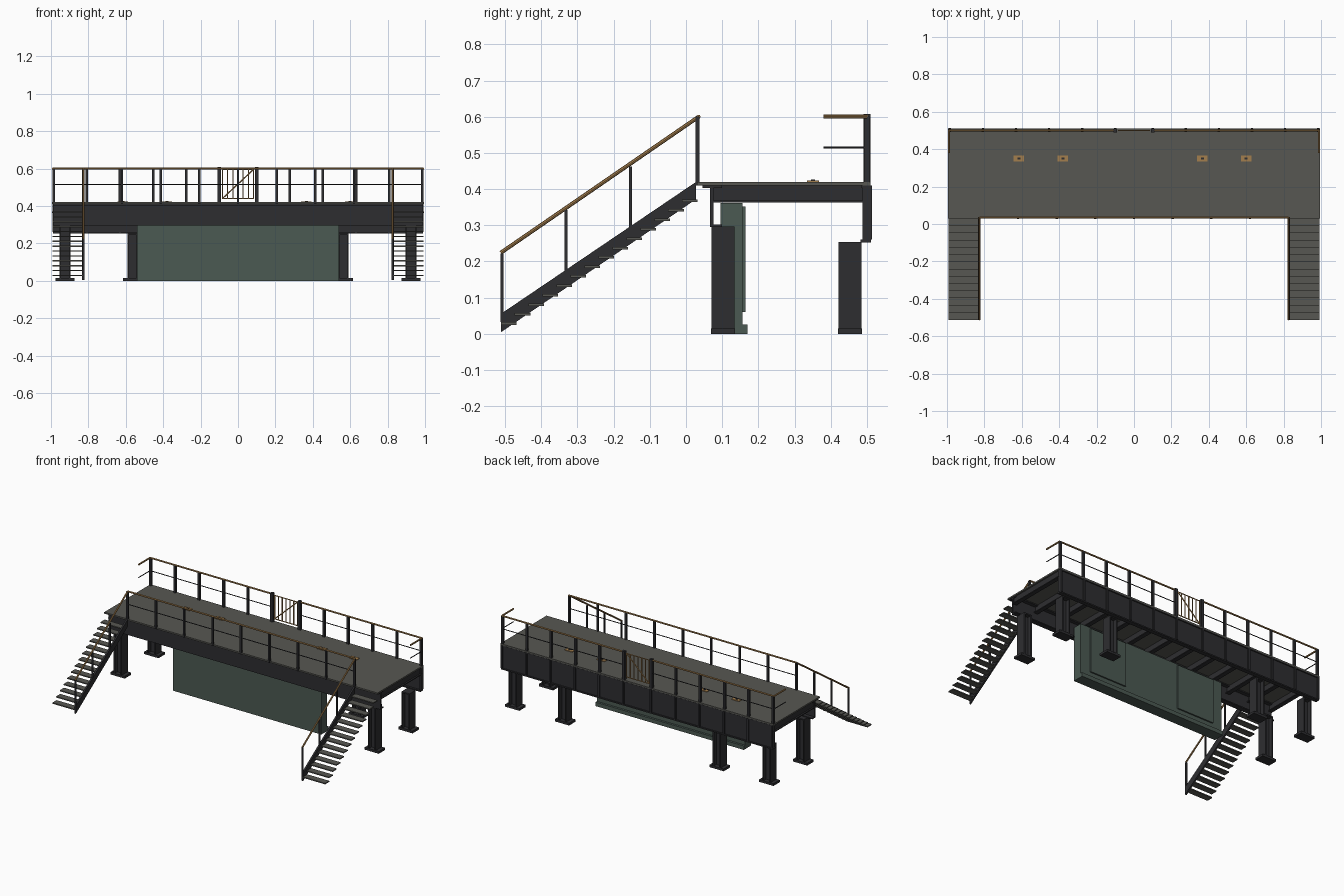
import bpy, bmesh
from mathutils import Vector

cube = bpy.data.objects.get("Cube")
if cube:
    bpy.data.objects.remove(cube, do_unlink=True)


def material(name, rgb):
    m = bpy.data.materials.new(name)
    m.use_nodes = True
    m.diffuse_color = (*rgb, 1)
    m.node_tree.nodes["Principled BSDF"].inputs["Base Color"].default_value = (*rgb, 1)
    return m


STEEL = material("dark_steel", (0.027, 0.027, 0.03))
PLATE = material("deck_plate", (0.095, 0.095, 0.085))
GREEN = material("green_paint", (0.07, 0.1, 0.085))
BRASS = material("ochre_paint", (0.37, 0.21, 0.075))


def finish(name, bm, mat):
    bmesh.ops.recalc_face_normals(bm, faces=bm.faces)
    mesh = bpy.data.meshes.new(name)
    bm.to_mesh(mesh)
    bm.free()
    mesh.materials.append(mat)
    ob = bpy.data.objects.new(name, mesh)
    bpy.context.collection.objects.link(ob)
    return ob


def boxes(name, spans, mat):
    """One object from boxes given as (x0, x1, y0, y1, z0, z1)."""
    bm = bmesh.new()
    for x0, x1, y0, y1, z0, z1 in spans:
        for v in bmesh.ops.create_cube(bm, size=1)["verts"]:
            v.co = ((x0 + x1) / 2 + v.co.x * (x1 - x0),
                    (y0 + y1) / 2 + v.co.y * (y1 - y0),
                    (z0 + z1) / 2 + v.co.z * (z1 - z0))
    return finish(name, bm, mat)


def bars(name, pairs, radius, mat, sides=8):
    """One object from round bars between pairs of points."""
    bm = bmesh.new()
    for a, b in pairs:
        a, b = Vector(a), Vector(b)
        d = b - a
        mat4 = d.to_track_quat("Z", "Y").to_matrix().to_4x4()
        mat4.translation = (a + b) / 2
        bmesh.ops.create_cone(bm, cap_ends=True, segments=sides, radius1=radius,
                              radius2=radius, depth=d.length, matrix=mat4)
    return finish(name, bm, mat)


def spread(a, b, n):
    return [a + (b - a) * i / (n - 1) for i in range(n)]


DECK, TOP, MID = 0.42, 0.6, 0.515
FRONT, BACK, END, INNER = 0.035, 0.5, 0.985, 0.827

# Deck and its girders
boxes("deck", [(-0.995, 0.995, 0.03, 0.51, 0.41, DECK)], PLATE)
boxes("front_girder", [
    (-0.99, 0.99, 0.066, 0.076, 0.295, 0.41),
    (-0.99, 0.99, 0.045, 0.1, 0.403, 0.41),
    (-0.99, 0.99, 0.066, 0.1, 0.295, 0.302)], STEEL)
boxes("back_girder", [
    (-0.99, 0.99, 0.496, 0.505, 0.255, 0.41),
    (-0.99, 0.99, 0.483, 0.511, 0.252, 0.26),
    (-0.99, 0.99, 0.485, 0.511, 0.403, 0.41)], STEEL)

# Guard rail posts, with a stiffener under each back post
half_posts = spread(0.1, END, 6)
back_posts = [-x for x in half_posts] + half_posts
front_posts = spread(-INNER, INNER, 9)
boxes("girder_stiffeners",
      [(x - 0.006, x + 0.006, 0.488, 0.514, 0.26, 0.41) for x in back_posts], STEEL)
boxes("back_posts",
      [(x - 0.007, x + 0.007, 0.492, 0.507, 0.41, TOP) for x in back_posts], STEEL)
boxes("front_posts",
      [(x - 0.006, x + 0.006, 0.026, 0.038, 0.41, TOP) for x in front_posts], STEEL)

# Cross joists as small I sections
joists = []
for x in spread(-0.98, 0.98, 13):
    joists += [(x - 0.004, x + 0.004, 0.07, 0.498, 0.365, 0.41),
               (x - 0.014, x + 0.014, 0.07, 0.498, 0.363, 0.369)]
boxes("cross_joists", joists, STEEL)

# H section columns on base plates
def column(name, x, y, height):
    w, d = 0.029, 0.032
    boxes(name, [
        (x - w, x - w + 0.008, y - d, y + d, 0, height),
        (x + w - 0.008, x + w, y - d, y + d, 0, height),
        (x - w, x + w, y - 0.005, y + 0.005, 0, height),
        (x - 0.052, x + 0.052, y - d - 0.001, y + d + 0.001, 0, 0.015),
        (x - w, x + w, y - d, y + d, height - 0.008, height)], STEEL)


for side, s in (("left", 1), ("right", -1)):
    column(f"front_column_{side}", s * 0.925, 0.102, 0.297)
    column(f"back_outer_column_{side}", s * 0.925, 0.453, 0.254)
    column(f"back_inner_column_{side}", s * 0.563, 0.453, 0.254)

# Green wall with base ledge, back frame and two raised doors
boxes("wall_panel", [
    (-0.54, 0.54, 0.095, 0.156, 0, 0.362),
    (-0.54, 0.54, 0.15, 0.17, 0, 0.026)], GREEN)
boxes("wall_doors",
      [(min(a, b), max(a, b), 0.15, 0.165, 0.06, 0.352)
       for a, b in ((0.2, 0.47), (-0.2, -0.47))], GREEN)

# Rails: back run returns a short way along both ends
def rail_runs(z):
    runs = [((-INNER, FRONT, z), (INNER, FRONT, z))]
    for s in (1, -1):
        runs += [((s * 0.1, BACK, z), (s * 0.992, BACK, z)),
                 ((s * 0.99, BACK, z), (s * 0.99, 0.38, z))]
    return runs


bars("hand_rails", rail_runs(TOP), 0.0055, BRASS)
bars("middle_rails", rail_runs(MID), 0.003, STEEL, 6)

# Gate in the back rail
boxes("gate_posts", [(s * 0.1 - 0.01, s * 0.1 + 0.01, 0.49, 0.51, 0.41, 0.608)
                     for s in (1, -1)], STEEL)
gate = [((x, BACK, 0.44), (x, BACK, 0.595)) for x in spread(-0.083, 0.083, 7)]
gate += [((-0.085, BACK, z), (0.085, BACK, z)) for z in (0.44, 0.595)]
gate.append(((-0.083, BACK, 0.44), (0.083, BACK, 0.595)))
bars("gate", gate, 0.0035, BRASS, 6)

# Small covers on the deck
cover_x = (-0.615, -0.38, 0.365, 0.6)
boxes("deck_covers", [(x - 0.028, x + 0.028, 0.335, 0.367, 0.415, 0.424)
                      for x in cover_x], BRASS)
boxes("cover_handles", [(x - 0.008, x + 0.008, 0.346, 0.356, 0.42, 0.426)
                        for x in cover_x], STEEL)

# Stairs: open treads carried by an inner stringer with a sloping rail
STEPS = 14
RUN = 0.54 / STEPS
SLOPE = 0.365 / 0.54


def stairs(side, s):
    x_in, x_out = s * 0.832, s * 0.993
    lo, hi = min(x_in, x_out), max(x_in, x_out)
    treads = []
    for i in range(STEPS):
        y = -0.512 + i * RUN
        z = 0.028 + i * RUN * SLOPE
        treads.append((lo, hi, y, y + 0.043, z - 0.003, z + 0.004))
    boxes(f"treads_{side}", treads, PLATE)

    bm = bmesh.new()
    profile = [(-0.512, 0.004), (-0.512, 0.055), (0.028, 0.42), (0.028, 0.372)]
    face = bm.faces.new([bm.verts.new((s * 0.822, y, z)) for y, z in profile])
    ext = bmesh.ops.extrude_face_region(bm, geom=[face])["geom"]
    moved = [g for g in ext if isinstance(g, bmesh.types.BMVert)]
    bmesh.ops.translate(bm, verts=moved, vec=(s * 0.011, 0, 0))
    finish(f"stringer_{side}", bm, STEEL)

    posts = []
    for y in (-0.509, -0.332, -0.153):
        z = 0.05 + (y + 0.512) * SLOPE
        posts.append((s * INNER - 0.005, s * INNER + 0.005, y - 0.004, y + 0.004,
                      z - 0.02, z + 0.17))
    boxes(f"stair_posts_{side}", posts, STEEL)
    bars(f"stair_rail_{side}",
         [((s * INNER, -0.512, 0.224), (s * INNER, FRONT, TOP))], 0.0055, BRASS)


stairs("left", 1)
stairs("right", -1)
